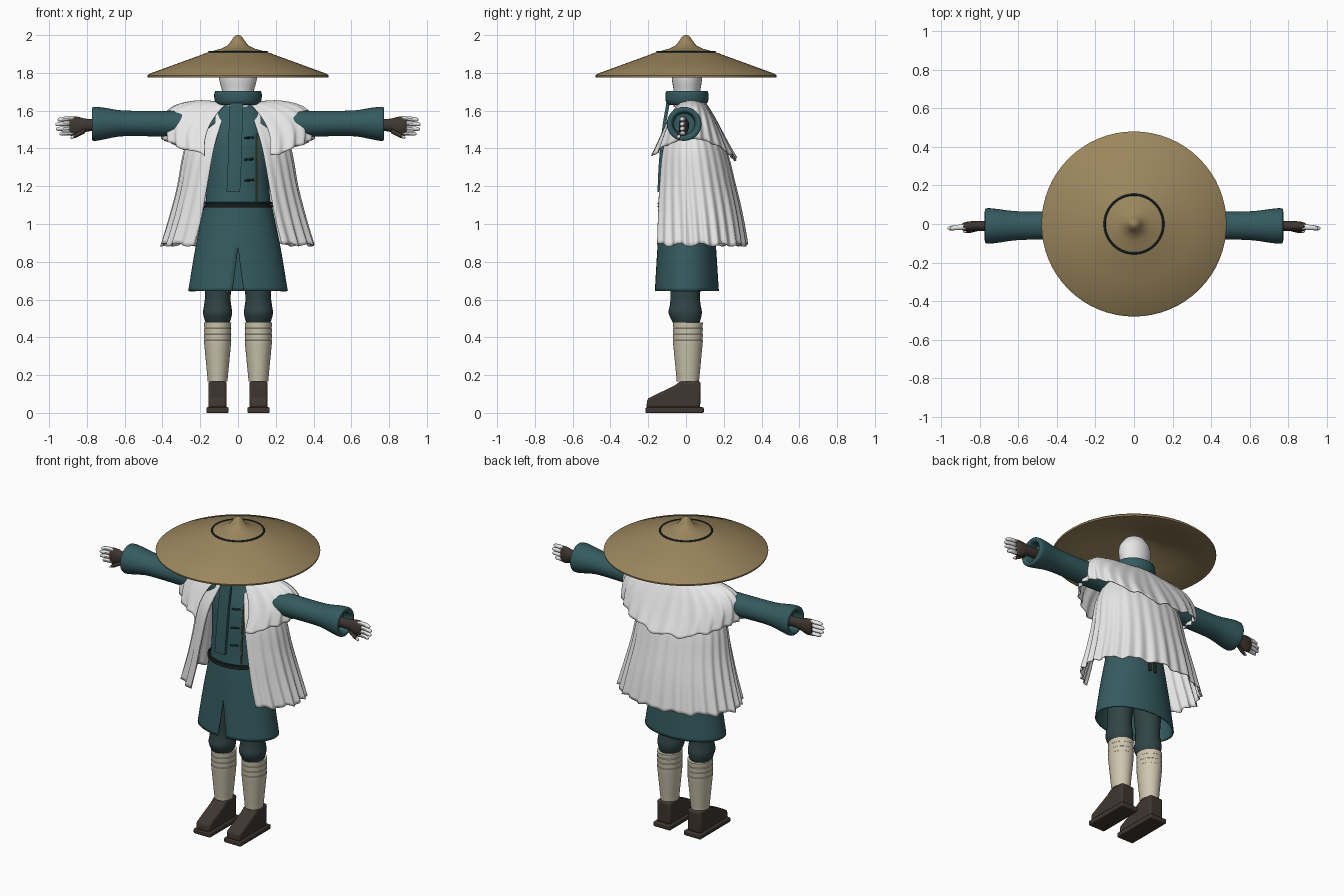
import bpy, bmesh
from math import sin, cos, pi, sqrt, radians
from mathutils import Vector

if "Cube" in bpy.data.objects:
    bpy.data.objects.remove(bpy.data.objects["Cube"], do_unlink=True)


def material(name, r, g, b):
    m = bpy.data.materials.new(name)
    m.use_nodes = True
    m.diffuse_color = (r, g, b, 1)
    m.node_tree.nodes["Principled BSDF"].inputs["Base Color"].default_value = (r, g, b, 1)
    return m


STRAW = material("straw", .33, .24, .11)
TEAL = material("teal cloth", .035, .105, .115)
SLATE = material("slate trousers", .03, .058, .062)
NAVY = material("dark band", .012, .035, .042)
WHITE = material("white cloth", .8, .8, .8)
CREAM = material("cream wraps", .62, .57, .43)
BROWN = material("dark leather", .05, .037, .03)
TRIM = material("ochre trim", .16, .09, .025)


def finish(ob, mat, mirror=False, thick=0, bevel=0, angle=40):
    ob.data.materials.append(mat)
    bpy.ops.object.select_all(action='DESELECT')
    ob.select_set(True)
    bpy.context.view_layer.objects.active = ob
    if thick:
        ob.modifiers.new("Thickness", 'SOLIDIFY').thickness = thick
    if bevel:
        b = ob.modifiers.new("Bevel", 'BEVEL')
        b.width, b.segments = bevel, 3
    if mirror:
        ob.modifiers.new("Mirror", 'MIRROR')
    bpy.ops.object.shade_smooth_by_angle(angle=radians(angle))
    return ob


def mesh_object(name, bm):
    bmesh.ops.remove_doubles(bm, verts=bm.verts, dist=1e-5)
    bmesh.ops.recalc_face_normals(bm, faces=bm.faces)
    me = bpy.data.meshes.new(name)
    bm.to_mesh(me)
    bm.free()
    ob = bpy.data.objects.new(name, me)
    bpy.context.collection.objects.link(ob)
    return ob


def smooth(table, t):
    """Catmull-Rom blend of table rows, t running from 0 to 1."""
    t *= len(table) - 1
    i = min(int(t), len(table) - 2)
    u = t - i
    a, b, c, d = (table[min(max(k, 0), len(table) - 1)] for k in range(i - 1, i + 3))
    return [q + u * .5 * (r - p + u * (2 * p - 5 * q + 4 * r - s + u * (3 * (q - r) + s - p)))
            for p, q, r, s in zip(a, b, c, d)]


def grid(name, nu, nv, fn, mat, closed=True, caps=False, **kw):
    """Surface from fn(u, v), u around and v along."""
    bm = bmesh.new()
    cols = nu if closed else nu + 1
    rows = [[bm.verts.new(fn(i / nu, j / nv)) for i in range(cols)] for j in range(nv + 1)]
    for a, b in zip(rows, rows[1:]):
        for i in range(nu):
            k = (i + 1) % cols
            bm.faces.new((a[i], a[k], b[k], b[i]))
    if caps:
        bm.faces.new(rows[0])
        bm.faces.new(rows[-1])
    return finish(mesh_object(name, bm), mat, **kw)


def loft(name, table, mat, axis='z', n=32, sub=4, caps=True, **kw):
    """Rows: position along axis, two radii, two centre offsets."""
    def fn(u, v):
        k, ra, rb, ca, cb = smooth(table, v)
        a, b = ca + ra * sin(2 * pi * u), cb - rb * cos(2 * pi * u)
        return (a, b, k) if axis == 'z' else (k, a, b)
    return grid(name, n, sub * (len(table) - 1), fn, mat, caps=caps, **kw)


def prism(name, outline, x0, x1, mat, **kw):
    """Side outline in y, z pushed out along x."""
    bm = bmesh.new()
    face = bm.faces.new([bm.verts.new((x0, y, z)) for y, z in outline])
    new = bmesh.ops.extrude_face_region(bm, geom=[face])["geom"]
    bmesh.ops.translate(bm, vec=(x1 - x0, 0, 0),
                        verts=[g for g in new if isinstance(g, bmesh.types.BMVert)])
    return finish(mesh_object(name, bm), mat, **kw)


def tube(name, pts, r, mat, closed=False, **kw):
    cu = bpy.data.curves.new(name, 'CURVE')
    cu.dimensions, cu.bevel_depth, cu.bevel_resolution, cu.use_fill_caps = '3D', r, 2, True
    sp = cu.splines.new('POLY')
    sp.points.add(len(pts) - 1)
    for p, co in zip(sp.points, pts):
        p.co = (*co, 1)
    sp.use_cyclic_u = closed
    ob = bpy.data.objects.new(name, cu)
    bpy.context.collection.objects.link(ob)
    bpy.ops.object.select_all(action='DESELECT')
    ob.select_set(True)
    bpy.context.view_layer.objects.active = ob
    bpy.ops.object.convert(target='MESH')
    return finish(bpy.context.object, mat, **kw)


def ring(name, rx, ry, z, r, mat):
    pts = [(rx * cos(k * pi / 32), ry * sin(k * pi / 32), z) for k in range(64)]
    return tube(name, pts, r, mat, closed=True)


# Straw hat: outer cone with a small peak, rim and hollow underside
hat = [(0, 1.93), (.1, 1.895), (.3, 1.835), (.465, 1.775), (.478, 1.776), (.48, 1.786),
       (.47, 1.795), (.3, 1.857), (.155, 1.91), (.09, 1.928), (.055, 1.945), (.037, 1.968),
       (.022, 1.99), (.01, 1.999), (0, 2)]


def hat_point(u, v):
    r, z = hat[round(v * (len(hat) - 1))]
    return r * sin(2 * pi * u), -r * cos(2 * pi * u), z


grid("straw_hat", 64, len(hat) - 1, hat_point, STRAW)
ring("hat_band", .152, .152, 1.911, .006, NAVY)

# Head and wrapped scarf
loft("head", [(1.62, .07, .065, 0, 0), (1.7, .083, .07, 0, .005), (1.77, .1, .08, 0, .005),
              (1.83, .095, .08, 0, .005), (1.88, .06, .055, 0, .005)], WHITE)
loft("scarf_collar", [(1.645, .08, .07, 0, .005), (1.63, .105, .095, 0, .005),
                      (1.65, .122, .112, 0, .005), (1.685, .126, .114, 0, .005),
                      (1.705, .118, .106, 0, .005), (1.7, .09, .075, 0, .005)], TEAL, caps=False)
tail = [(-.01, -.095, 1.64), (-.013, -.118, 1.5), (-.018, -.135, 1.32), (-.025, -.142, 1.17)]


def tail_point(u, v):
    x, y, z = smooth(tail, v)
    k = int(u * 4 + .5) % 4
    return x + (.036 if k in (1, 2) else -.036), y + (.009 if k > 1 else -.009), z


grid("scarf_tail", 4, 12, tail_point, TEAL, caps=True)

# Tunic body and slit skirt
torso = [(1.08, .175, .135, 0, 0), (1.2, .165, .128, 0, 0), (1.33, .163, .122, 0, 0),
         (1.47, .165, .105, 0, 0), (1.58, .135, .075, 0, .01), (1.65, .07, .06, 0, .01)]
loft("tunic_body", torso, TEAL, n=48)


def skirt_point(u, v):
    z, rx, ry = smooth([(1.1, .178, .138), (1.0, .2, .147), (.85, .23, .157), (.645, .264, .17)], v)
    gap = .115 * max(0, .88 - z) / .235
    a = gap + u * 2 * (pi - gap)
    return rx * sin(a), .004 - ry * cos(a), z


grid("tunic_skirt", 56, 20, skirt_point, TEAL, closed=False, thick=.008)

# Belt cords, hanging ends, trim and toggles
for k, z in enumerate((1.093, 1.109)):
    ring("belt_cord_%d" % (k + 1), .184, .144, z, .0065, (BROWN, NAVY)[k])
for k, x in enumerate((-.02, .02)):
    tube("belt_end_%d" % (k + 1), [(x, .15, 1.1), (x, .162, 1.02), (x, .17, .93)], .009, BROWN)


def on_torso(x, z):
    for a, b in zip(torso, torso[1:]):
        if a[0] <= z <= b[0]:
            t = (z - a[0]) / (b[0] - a[0])
            rx, ry = (a[i] + t * (b[i] - a[i]) for i in (1, 2))
            return x, -ry * sqrt(1 - (x / rx) ** 2) - .003, z


tube("front_trim", [on_torso(.1, 1.11 + k * .037) for k in range(11)], .0045, TRIM)
for k, z in enumerate((1.23, 1.34, 1.455)):
    tube("toggle_%d" % (k + 1), [on_torso(.035 + i * .012, z + i * .001) for i in range(5)], .006, NAVY)

# Shoulder capelet: flat over the shoulders, falling front and back
cap = [(.07, 1.64, .06, 1.66), (.17, 1.655, .09, 1.62), (.27, 1.647, .125, 1.56),
       (.355, 1.615, .16, 1.49), (.4, 1.545, .195, 1.42), (.4, 1.45, .235, 1.345)]


def capelet_point(u, v):
    rx, zs, ry, zf = smooth(cap, v)
    a = .45 + u * 2 * (pi - .45)
    pleat = 1 + .022 * v * sin(a * 26)
    w = sin(a) ** 2
    z = w * zs + (1 - w) * zf - .012 * v * v * sin(a * 13) * (1 - w)
    return rx * pleat * sin(a), .03 - ry * pleat * cos(a), z


grid("shoulder_capelet", 208, 20, capelet_point, WHITE, closed=False, thick=.006, angle=60)

# Long pleated cape, open at the front
cape = [(1.6, .17, .07, .03, .42), (1.42, .275, .17, .035, .47), (1.2, .318, .218, .045, .55),
        (1.04, .357, .243, .055, .58), (.89, .4, .262, .06, .62)]


def cape_point(u, v):
    z, rx, ry, cy, gap = smooth(cape, v)
    a = gap + u * 2 * (pi - gap)
    wave = sin(u * 2 * pi * 23) + .5 * sin(u * 2 * pi * 9)
    pleat = 1 + .024 * v * wave
    return rx * pleat * sin(a), cy - ry * pleat * cos(a), z + .008 * v * v * sin(u * 2 * pi * 11)


grid("long_cape", 230, 20, cape_point, WHITE, closed=False, thick=.006, angle=60)

# Sleeves with flared cuffs
loft("sleeves", [(.12, .06, .07, 0, 1.53), (.3, .07, .07, -.005, 1.53), (.5, .072, .067, -.008, 1.532),
                 (.62, .076, .069, -.009, 1.533), (.71, .088, .084, -.01, 1.532),
                 (.755, .092, .09, -.01, 1.53), (.772, .086, .085, -.01, 1.53),
                 (.768, .065, .064, -.01, 1.53), (.72, .055, .055, -.01, 1.53)],
     TEAL, axis='x', mirror=True)

# Gloved hands with bare fingers
loft("gloves", [(.72, .027, .03, -.01, 1.525), (.8, .026, .034, -.01, 1.523), (.85, .026, .05, -.012, 1.518),
                (.88, .022, .052, -.014, 1.518), (.893, .015, .045, -.015, 1.518)],
     BROWN, axis='x', n=20, mirror=True)
for k, tip in enumerate((.945, .963, .966, .955)):
    z = 1.481 + k * .025
    loft("fingers_%d" % (k + 1), [(.87, .014, .012, -.015, z), (.92, .014, .012, -.018, z),
                                  (tip - .008, .011, .01, -.022, z - .003),
                                  (tip, .004, .004, -.022, z - .004)],
         WHITE, axis='x', n=10, sub=2, mirror=True)
loft("thumbs", [(.81, .012, .014, -.025, 1.495), (.85, .012, .013, -.035, 1.473),
                (.872, .01, .01, -.038, 1.463)], BROWN, axis='x', n=10, mirror=True)
loft("thumb_tips", [(.868, .01, .01, -.038, 1.464), (.88, .008, .008, -.039, 1.459),
                    (.886, .003, .003, -.039, 1.457)], WHITE, axis='x', n=10, mirror=True)

# Trousers gathered below the knee
loft("trousers", [(.46, .055, .06, .108, .003), (.49, .068, .076, .108, 0), (.53, .077, .088, .108, -.004),
                  (.57, .072, .082, .108, -.004), (.62, .068, .078, .107, -.004),
                  (.75, .076, .085, .102, 0), (.95, .08, .09, .09, 0)], SLATE, mirror=True)

# Overlapping leg wraps
wraps = []
for k in range(10):
    t, z = k / 9, .165 + k * .0315
    r = .052 + .018 * min(1, t * 1.5)
    wraps += [(z, r, r + .007, .108, .01), (z + .029, r + .0025, r + .0095, .108, .01)]
loft("leg_wraps", wraps, CREAM, sub=1, mirror=True)

# Shoes
prism("shoe_uppers", [(.075, .025), (.078, .168), (-.03, .168), (-.06, .145), (-.205, .075), (-.21, .025)],
      .06, .157, BROWN, mirror=True, bevel=.014)
prism("shoe_soles", [(.094, 0), (.094, .03), (-.214, .03), (-.214, 0)],
      .049, .168, BROWN, mirror=True, bevel=.006)
